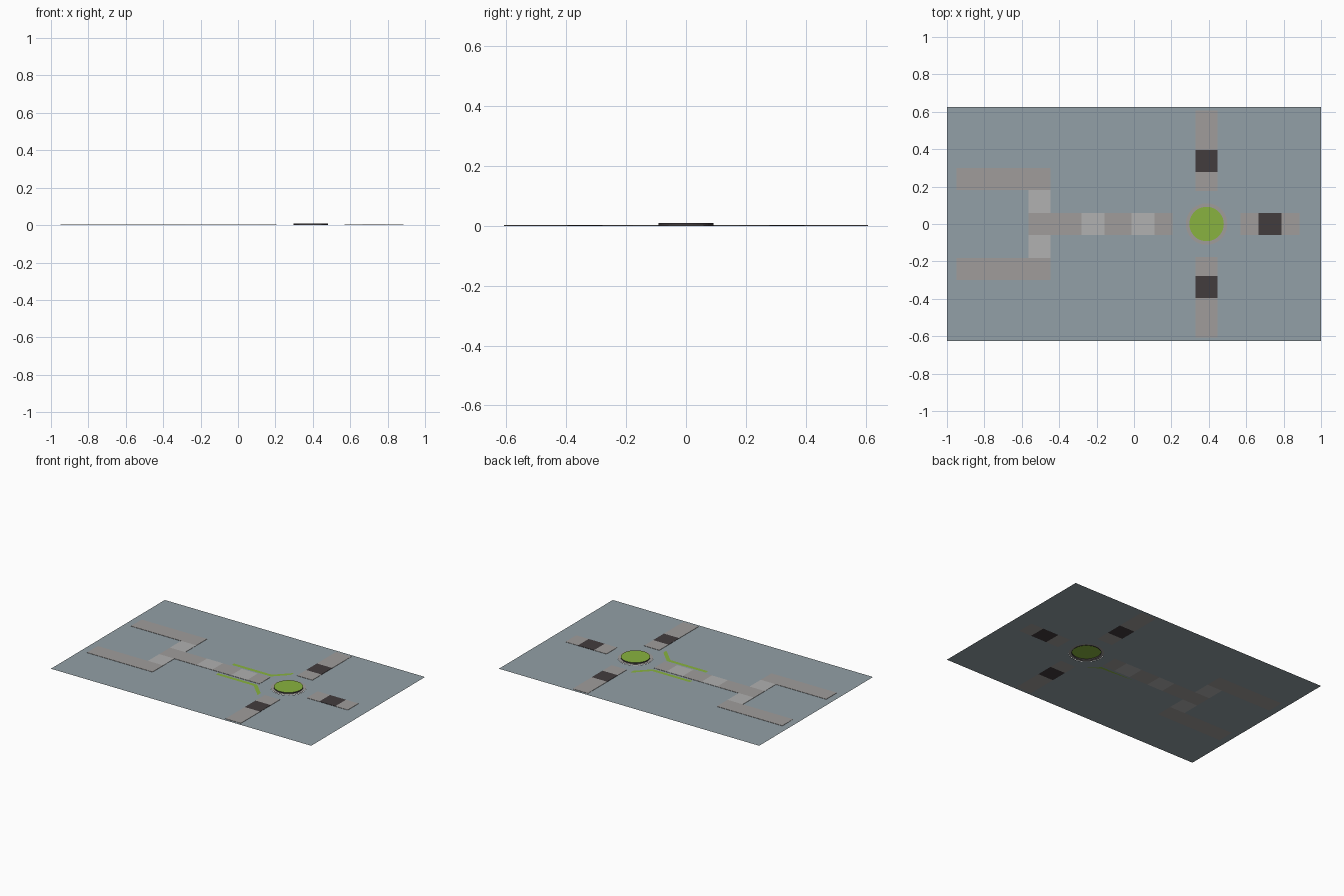
import bpy, bmesh, math

if "Cube" in bpy.data.objects:
    bpy.data.objects.remove(bpy.data.objects["Cube"])

def material(name, c):
    m = bpy.data.materials.new(name)
    m.diffuse_color = (*c, 1)
    m.use_nodes = True
    m.node_tree.nodes["Principled BSDF"].inputs["Base Color"].default_value = m.diffuse_color
    return m

BLUE = material("blue_ground", (0.29, 0.35, 0.385))
PATH = material("path_grey", (0.35, 0.335, 0.33))
LIGHT = material("light_grey", (0.44, 0.44, 0.44))
DARK = material("dark_paving", (0.055, 0.045, 0.048))
GREEN = material("grass", (0.25, 0.45, 0.05))

H = 0.002          # path thickness
W = 0.059          # half path width
CX, R0, R1, TOP = 0.388, 0.092, 0.111, 0.010   # roundabout

def finish(name, bm, mat):
    me = bpy.data.meshes.new(name)
    bm.to_mesh(me)
    bm.free()
    me.materials.append(mat)
    ob = bpy.data.objects.new(name, me)
    bpy.context.collection.objects.link(ob)
    return ob

def rect(x0, x1, y0, y1):
    return [(x0, y0), (x1, y0), (x1, y1), (x0, y1)]

def circle(r, n=48):
    return [(CX + r * math.cos(2 * math.pi * i / n), r * math.sin(2 * math.pi * i / n)) for i in range(n)]

def sheet(name, loops, z, mat):
    """Flat upward sheet; loops after the first are holes."""
    bm = bmesh.new()
    edges = []
    for loop in loops:
        vs = [bm.verts.new((x, y, z)) for x, y in loop]
        edges += [bm.edges.new((vs[i - 1], vs[i])) for i in range(len(vs))]
    bmesh.ops.triangle_fill(bm, edges=edges, use_beauty=True, normal=(0, 0, 1))
    for f in bm.faces:
        f.normal_update()
        if f.normal.z < 0:
            f.normal_flip()
    return finish(name, bm, mat)

def slab(name, x0, x1, y0, y1, mat):
    bm = bmesh.new()
    bmesh.ops.create_cube(bm, size=1)
    for v in bm.verts:
        v.co = ((x0 + x1) / 2 + v.co.x * (x1 - x0), (y0 + y1) / 2 + v.co.y * (y1 - y0), (v.co.z + .5) * H)
    return finish(name, bm, mat)

# Ground with openings for the paths and roundabout
half = [(-.95, .182), (-.95, .30), (-.447, .30), (-.447, W), (.206, W)]
network = [(-.564, .182)] + half + [(x, -y) for x, y in reversed(half)] + [(-.564, -.182)]
vx0, vx1 = CX - W, CX + W
sheet("ground", [rect(-1, 1, -.625, .625), network, rect(.57, .885, -W, W),
                 rect(vx0, vx1, .177, .607), rect(vx0, vx1, -.607, -.177), circle(R1)], 0, BLUE)

# Central path in alternating paving
xs = [-.564, -.28, -.158, -.013, .11, .206]
for i in range(5):
    slab("central_path", xs[i], xs[i + 1], -W, W, LIGHT if i % 2 else PATH)

# Right path with dark crossing
for a, b, m in ((.57, .666, PATH), (.666, .789, DARK), (.789, .885, PATH)):
    slab("right_path", a, b, -W, W, m)

# Mirrored arms, connectors and cross paths
for s in (1, -1):
    def strip(name, x0, x1, a, b, m):
        slab(name, x0, x1, min(a * s, b * s), max(a * s, b * s), m)
    strip("left_arm", -.95, -.447, .182, .30, PATH)
    strip("connector", -.564, -.447, W, .182, LIGHT)
    for a, b, m in ((.177, .278, PATH), (.278, .396, DARK), (.396, .607, PATH)):
        strip("cross_path", vx0, vx1, a, b, m)
    # Grass verge beside the central path
    sheet("verge", [[(x, y * s) for x, y in ((-.1, .075), (.2, .075), (.29, .165), (.29, .2), (.19, .1), (-.1, .1))]], 0, GREEN)

# Roundabout: flat kerb, raised wall, grass top
sheet("roundabout_kerb", [circle(R1), circle(R0)], H, PATH)
bm = bmesh.new()
c = circle(R0)
lo = [bm.verts.new((x, y, 0)) for x, y in c]
hi = [bm.verts.new((x, y, TOP)) for x, y in c]
for i in range(len(c)):
    bm.faces.new((lo[i - 1], lo[i], hi[i], hi[i - 1]))
finish("roundabout_wall", bm, DARK)
sheet("roundabout_grass", [circle(R0)], TOP, GREEN)
sheet("roundabout_cover", [circle(R0)], TOP, BLUE)
